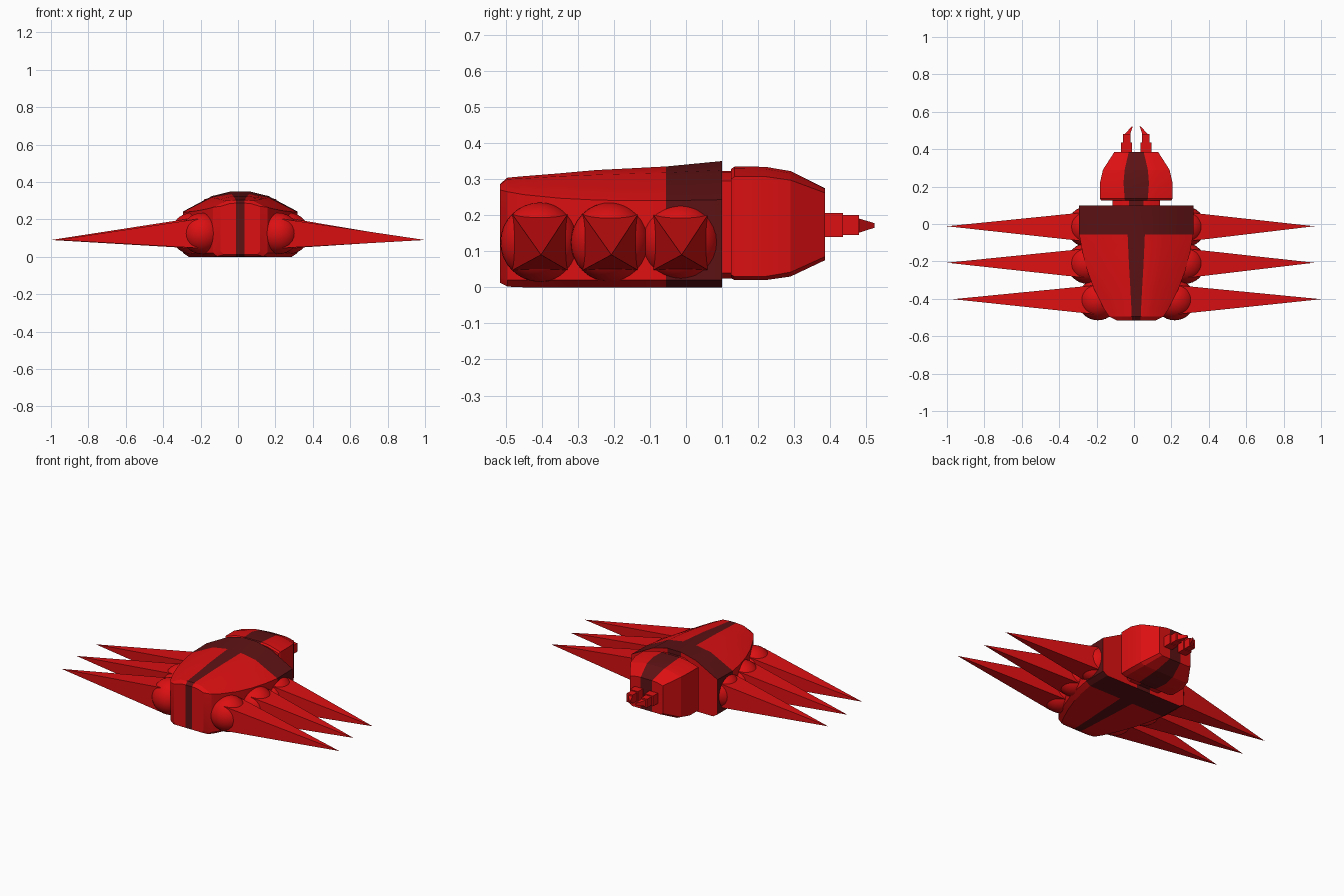
import bpy, bmesh, math
from mathutils import Vector

if "Cube" in bpy.data.objects:
    bpy.data.objects.remove(bpy.data.objects["Cube"])

CX = 0.012  # centre line of the body


def material(name, rgb):
    m = bpy.data.materials.new(name)
    m.diffuse_color = (*rgb, 1)
    m.use_nodes = True
    m.node_tree.nodes["Principled BSDF"].inputs["Base Color"].default_value = m.diffuse_color
    return m


RED = material("bright red", (0.72, 0.005, 0.006))
DARK = material("dark red", (0.11, 0.006, 0.007))


def finish(name, bm, angle=None):
    bmesh.ops.recalc_face_normals(bm, faces=bm.faces[:])
    me = bpy.data.meshes.new(name)
    bm.to_mesh(me)
    bm.free()
    me.materials.append(RED)
    me.materials.append(DARK)
    ob = bpy.data.objects.new(name, me)
    bpy.context.collection.objects.link(ob)
    if angle:
        bpy.ops.object.select_all(action='DESELECT')
        bpy.context.view_layer.objects.active = ob
        ob.select_set(True)
        bpy.ops.object.shade_smooth_by_angle(angle=math.radians(angle))
    return ob


def striped_loft(name, stations, dark_bands=(), angle=25):
    """Loft mirrored half sections along y; the middle strip is dark."""
    bm = bmesh.new()
    rings = []
    for y, half in stations:
        pts = [(x, z) for x, z in half] + [(-x, z) for x, z in reversed(half)]
        rings.append([bm.verts.new((CX + x, y, z)) for x, z in pts])
    n = len(rings[0])
    h = n // 2
    for k, (a, b) in enumerate(zip(rings, rings[1:])):
        for i in range(n):
            j = (i + 1) % n
            f = bm.faces.new((a[i], a[j], b[j], b[i]))
            if i in (h - 1, n - 1) or k in dark_bands:
                f.material_index = 1
    for r in (rings[0], rings[-1]):
        bm.faces.new(r[:h])
        bm.faces.new(r[h:])
        bm.faces.new((r[0], r[h - 1], r[h], r[n - 1])).material_index = 1
    return finish(name, bm, angle)


def section(w, s, top, mid, shoulder, low, bottom):
    """Half section: crown, sloped shoulder, straight side, chamfered base."""
    return [(s, top), (s + (w - s) * 0.40, mid), (w, shoulder), (w, low),
            (w - min(0.03, w * 0.15), bottom), (s, bottom)]


# Body shell, tapering towards the front with a dark cross band at the rear
striped_loft("body", [
    (-0.515, section(0.105, 0.023, 0.287, 0.285, 0.270, 0.03, 0.012)),
    (-0.495, section(0.145, 0.024, 0.304, 0.300, 0.265, 0.02, 0.002)),
    (-0.45, section(0.175, 0.026, 0.308, 0.302, 0.257, 0.02, 0.0)),
    (-0.35, section(0.225, 0.031, 0.316, 0.308, 0.247, 0.02, 0.0)),
    (-0.25, section(0.262, 0.037, 0.325, 0.312, 0.242, 0.02, 0.0)),
    (-0.15, section(0.288, 0.042, 0.330, 0.315, 0.240, 0.02, 0.0)),
    (-0.055, section(0.305, 0.046, 0.335, 0.318, 0.240, 0.02, 0.0)),
    (0.10, section(0.305, 0.048, 0.350, 0.325, 0.243, 0.02, 0.0)),
], dark_bands=(6,))

# Neck joining body and head
striped_loft("neck", [
    (y, section(0.128, 0.04, 0.322, 0.318, 0.295, 0.04, 0.025))
    for y in (0.09, 0.14)])

# Head, narrowing towards the jaws
striped_loft("head", [
    (0.125, section(0.188, 0.060, 0.328, 0.322, 0.300, 0.035, 0.025)),
    (0.135, section(0.194, 0.062, 0.335, 0.329, 0.307, 0.030, 0.020)),
    (0.22, section(0.194, 0.068, 0.334, 0.328, 0.307, 0.030, 0.020)),
    (0.29, section(0.178, 0.062, 0.322, 0.316, 0.297, 0.042, 0.030)),
    (0.385, section(0.117, 0.040, 0.275, 0.273, 0.262, 0.085, 0.075)),
], angle=15)


def frustum(bm, x0, x1, y, z0, z1, u0, u1, y2, w0, w1):
    """Box along y whose far end has its own x and z range."""
    a = [bm.verts.new((x, y, z)) for x, z in ((x0, z0), (x1, z0), (x1, z1), (x0, z1))]
    b = [bm.verts.new((x, y2, z)) for x, z in ((u0, w0), (u1, w0), (u1, w1), (u0, w1))]
    bm.faces.new(a)
    bm.faces.new(b)
    for i in range(4):
        j = (i + 1) % 4
        bm.faces.new((a[i], a[j], b[j], b[i]))


for side, label in ((1, "right"), (-1, "left")):
    # Stepped jaws with inward hooked tips
    bm = bmesh.new()

    def jaw_part(inner, outer, y, z0, z1, inner2, outer2, y2, w0, w1):
        frustum(bm, CX + side * inner, CX + side * outer, y, z0, z1,
                CX + side * inner2, CX + side * outer2, y2, w0, w1)

    jaw_part(0.024, 0.082, 0.37, 0.140, 0.206, 0.024, 0.082, 0.435, 0.140, 0.206)
    jaw_part(0.030, 0.072, 0.43, 0.145, 0.200, 0.030, 0.072, 0.480, 0.145, 0.200)
    jaw_part(0.034, 0.066, 0.475, 0.150, 0.192, 0.018, 0.024, 0.522, 0.165, 0.178)
    finish(label + "_jaw", bm)

    # Three legs: ball joint plus long pyramid spike
    for name, y, jx, reach in (
            ("front", -0.405, 0.205, 0.988 if side > 0 else 0.98),
            ("middle", -0.21, 0.26, 0.952 if side > 0 else 1.012),
            ("rear", -0.015, 0.26, 0.952 if side > 0 else 1.012)):
        bm = bmesh.new()
        bmesh.ops.create_uvsphere(bm, u_segments=32, v_segments=16, radius=0.11)
        bmesh.ops.translate(bm, verts=bm.verts[:], vec=Vector((CX + side * jx, y, 0.125)))
        finish(f"{label}_{name}_joint", bm, 40)

        bm = bmesh.new()
        bx = CX + side * (jx + 0.02)
        base = [bm.verts.new((bx, y + dy, z)) for dy, z in
                ((-0.077, 0.047), (0.077, 0.047), (0.077, 0.203), (-0.077, 0.203))]
        tip = bm.verts.new((CX + side * reach, y + 0.003, 0.09))
        bm.faces.new(base)
        for i in range(4):
            bm.faces.new((base[i], base[(i + 1) % 4], tip))
        finish(f"{label}_{name}_spike", bm)
